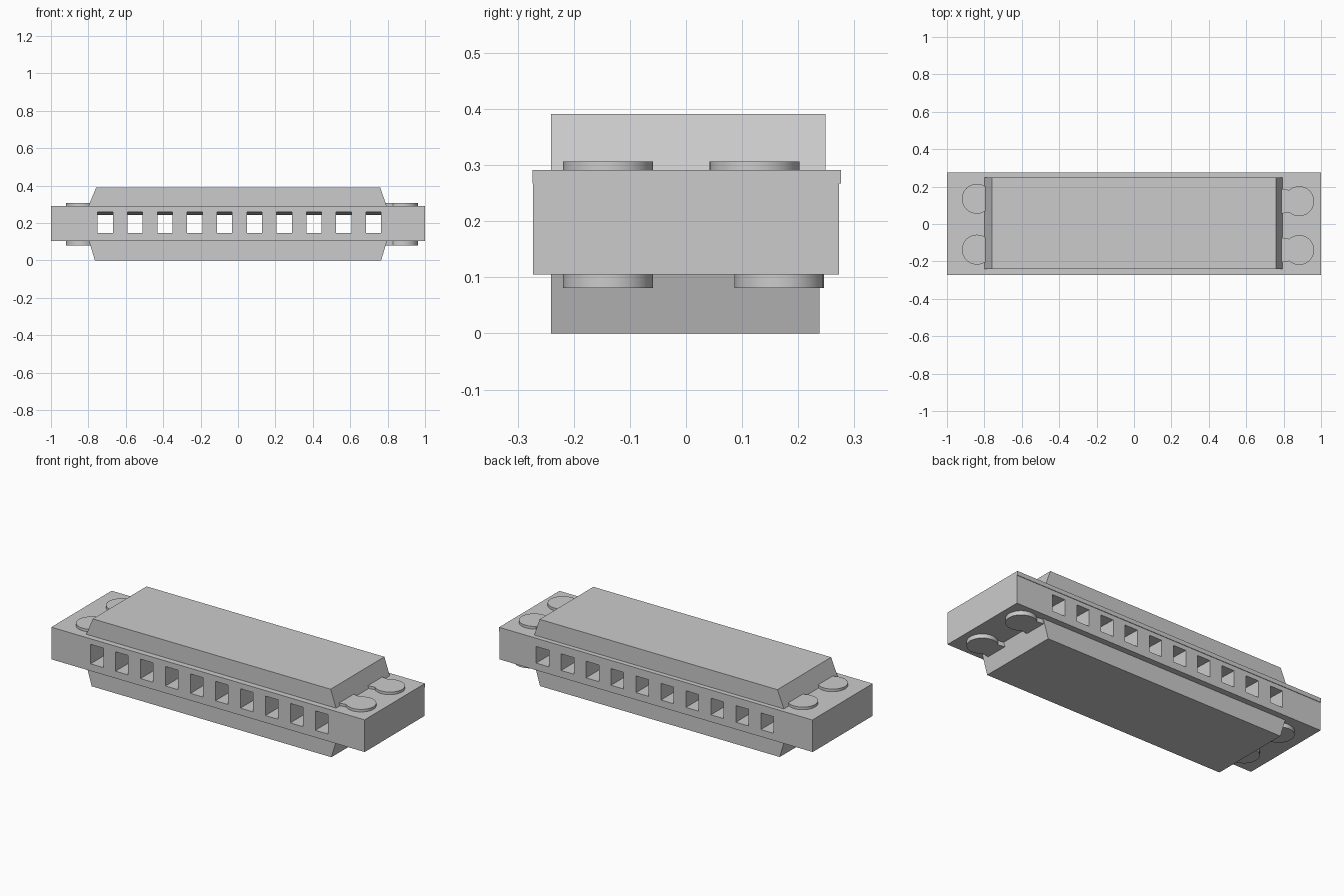
import bpy, bmesh, math
from mathutils import Vector

if "Cube" in bpy.data.objects:
    bpy.data.objects.remove(bpy.data.objects["Cube"])


def prism(name, outline, offset):
    """Extrude a closed planar outline along an offset vector."""
    bm = bmesh.new()
    face = bm.faces.new([bm.verts.new(p) for p in outline])
    res = bmesh.ops.extrude_face_region(bm, geom=[face])
    moved = [v for v in res["geom"] if isinstance(v, bmesh.types.BMVert)]
    bmesh.ops.translate(bm, verts=moved, vec=Vector(offset))
    bmesh.ops.recalc_face_normals(bm, faces=bm.faces)
    mesh = bpy.data.meshes.new(name)
    bm.to_mesh(mesh)
    bm.free()
    obj = bpy.data.objects.new(name, mesh)
    bpy.context.collection.objects.link(obj)
    return obj


def slab(name, x, y0, y1, z0, z1):
    return prism(name, [(-x, y0, z0), (x, y0, z0), (x, y1, z0), (-x, y1, z0)],
                 (0, 0, z1 - z0))


# Comb with ten through holes, ceilings sloping down to the back
comb = slab("comb", 1.0, -0.273, 0.273, 0.105, 0.267)
cutter = prism("hole_cutter",
               [(-0.75, -0.3, 0.146), (-0.75, 0.3, 0.146),
                (-0.75, 0.3, 0.241), (-0.75, -0.3, 0.259)], (0.081, 0, 0))
row = cutter.modifiers.new("row", "ARRAY")
row.count = 10
row.use_relative_offset = False
row.use_constant_offset = True
row.constant_offset_displace = (0.1594, 0, 0)
cutter.hide_render = True
cutter.display_type = "WIRE"
cut = comb.modifiers.new("holes", "BOOLEAN")
cut.operation = "DIFFERENCE"
cut.solver = "EXACT"
cut.object = cutter

# Reed plate
slab("reed_plate", 1.0, -0.274, 0.276, 0.267, 0.291)

# Cover plates with sloped ends
prism("upper_cover", [(-0.8, -0.241, 0.29), (0.795, -0.241, 0.29),
                      (0.76, -0.241, 0.391), (-0.758, -0.241, 0.391)], (0, 0.49, 0))
prism("lower_cover", [(-0.765, -0.241, 0), (0.765, -0.241, 0),
                      (0.797, -0.241, 0.106), (-0.797, -0.241, 0.106)], (0, 0.479, 0))


# Round fixing lugs, each joined to its cover by a short flared neck
def lug(name, side, cx, cy, z0, z1):
    r, spread = 0.08, math.radians(48)
    pts = []
    for i in range(25):
        a = -math.pi + spread + i * (2 * math.pi - 2 * spread) / 24
        pts.append((cx + r * math.cos(a), cy + r * math.sin(a)))
    pts += [(0.78, cy + 0.068), (0.78, cy - 0.068)]
    obj = prism(name, [(side * x, y, z0) for x, y in pts], (0, 0, z1 - z0))
    bpy.ops.object.select_all(action="DESELECT")
    obj.select_set(True)
    bpy.context.view_layer.objects.active = obj
    bpy.ops.object.shade_smooth_by_angle(angle=math.radians(30))


for side, cx, top_ys, low_ys in ((-1, 0.84, (-0.137, 0.135), (-0.137, 0.135)),
                                 (1, 0.883, (-0.139, 0.122), (-0.139, 0.166))):
    end = "left" if side < 0 else "right"
    for place, yt, yl in zip(("front", "back"), top_ys, low_ys):
        lug(f"upper_lug_{end}_{place}", side, cx, yt, 0.29, 0.306)
        lug(f"lower_lug_{end}_{place}", side, cx, yl, 0.081, 0.106)
